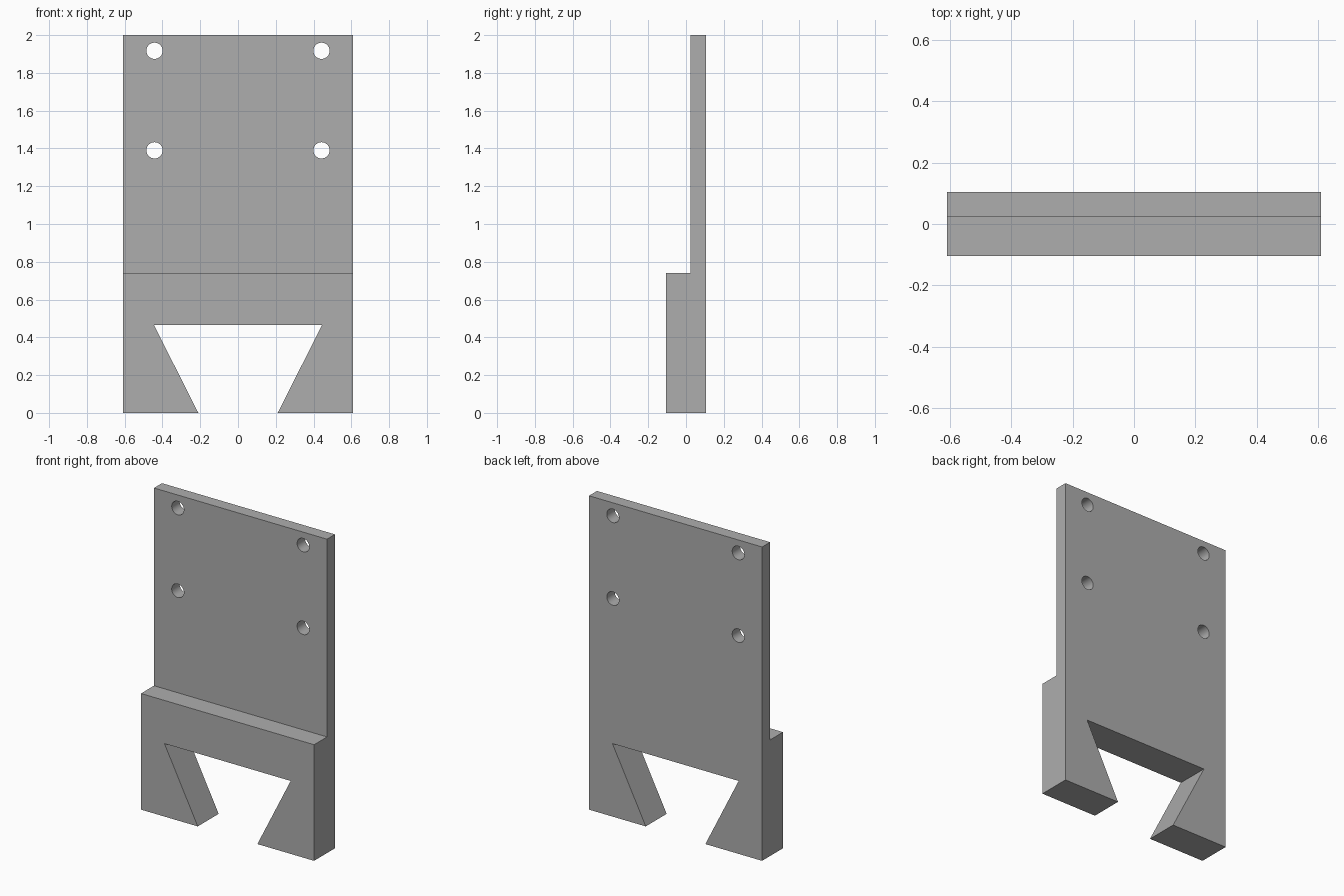
import bpy
import bmesh
from mathutils import Vector

if "Cube" in bpy.data.objects:
    bpy.data.objects.remove(bpy.data.objects["Cube"], do_unlink=True)

HALF_WIDTH = 0.61
HALF_DEPTH = 0.105

grey = bpy.data.materials.new("plain grey")
grey.use_nodes = True
colour = (0.42, 0.42, 0.42, 1)
grey.diffuse_color = colour
grey.node_tree.nodes["Principled BSDF"].inputs["Base Color"].default_value = colour


def prism(name, points, direction):
    """Extrude a closed outline along a direction into a solid."""
    bm = bmesh.new()
    face = bm.faces.new([bm.verts.new(p) for p in points])
    extruded = bmesh.ops.extrude_face_region(bm, geom=[face])["geom"]
    moved = [g for g in extruded if isinstance(g, bmesh.types.BMVert)]
    bmesh.ops.translate(bm, verts=moved, vec=Vector(direction))
    bmesh.ops.recalc_face_normals(bm, faces=bm.faces)
    mesh = bpy.data.meshes.new(name)
    bm.to_mesh(mesh)
    bm.free()
    mesh.materials.append(grey)
    obj = bpy.data.objects.new(name, mesh)
    bpy.context.collection.objects.link(obj)
    return obj


def cut(target, cutter):
    """Subtract the cutter from the target, then remove the cutter."""
    cutter.hide_render = True
    mod = target.modifiers.new("cut", 'BOOLEAN')
    mod.operation = 'DIFFERENCE'
    mod.solver = 'EXACT'
    mod.object = cutter
    bpy.context.view_layer.objects.active = target
    bpy.ops.object.modifier_apply(modifier=mod.name)
    bpy.data.objects.remove(cutter, do_unlink=True)


# Stepped plate: thin upper panel, thick lower block
side = [(-HALF_DEPTH, 0), (HALF_DEPTH, 0), (HALF_DEPTH, 2),
        (0.025, 2), (0.025, 0.74), (-HALF_DEPTH, 0.74)]
plate = prism("mounting_plate", [(-HALF_WIDTH, y, z) for y, z in side],
              (2 * HALF_WIDTH, 0, 0))

# Dovetail notch, its slanted sides carried on below the bottom edge
notch = [(-0.445, 0.465), (0.445, 0.465), (0.1595, -0.1), (-0.1595, -0.1)]
cut(plate, prism("notch_cutter", [(x, -0.3, z) for x, z in notch], (0, 0.6, 0)))

# Four screw holes
for x in (-0.442, 0.442):
    for z in (1.39, 1.917):
        bpy.ops.mesh.primitive_cylinder_add(
            vertices=48, radius=0.043, depth=0.6,
            location=(x, 0, z), rotation=(1.570796, 0, 0))
        hole = bpy.context.object
        hole.data.materials.append(grey)
        cut(plate, hole)

# Smooth hole walls, crisp plate edges
bpy.ops.object.select_all(action='DESELECT')
plate.select_set(True)
bpy.context.view_layer.objects.active = plate
bpy.ops.object.shade_smooth_by_angle()
